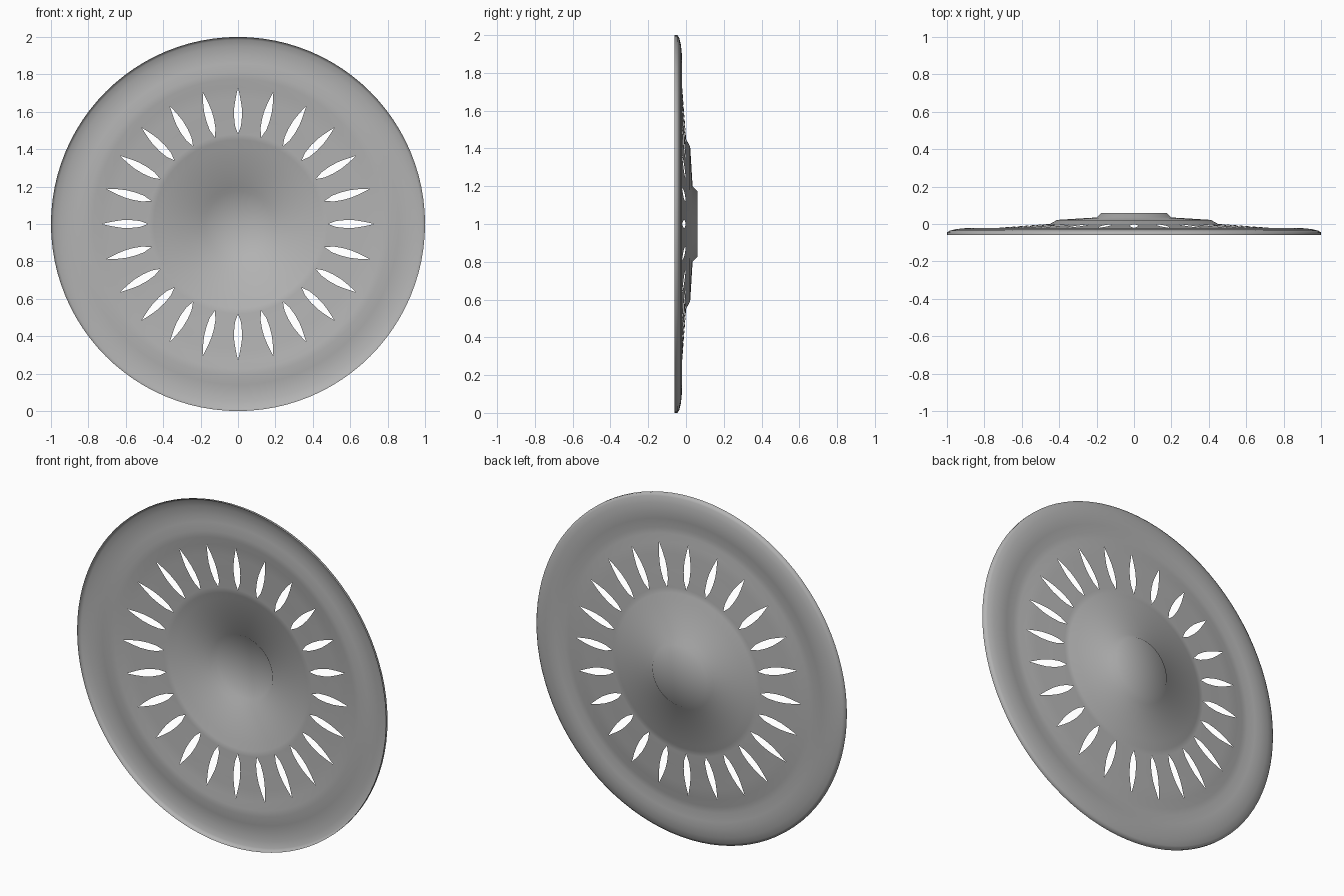
import bpy, bmesh, math

if "Cube" in bpy.data.objects:
    bpy.data.objects.remove(bpy.data.objects["Cube"])

# Pressed sheet profile: (radius, y), from hub to rim lip
PROFILE = [(0.175, 0.060), (0.20, 0.035), (0.41, 0.022), (0.45, 0.0),
           (0.48, -0.002), (0.525, -0.005), (0.575, -0.009), (0.625, -0.013),
           (0.67, -0.016), (0.73, -0.021), (0.775, -0.030), (0.81, -0.032),
           (0.86, -0.026), (0.90, -0.022), (0.95, -0.027), (0.985, -0.036),
           (1.0, -0.045), (1.0, -0.060)]
# Half width of each slot at the rings it crosses
SLOT = {0.525: 0.016, 0.575: 0.021, 0.625: 0.020, 0.67: 0.013}
SLOTS = 24
COLS = SLOTS * 4

bm = bmesh.new()


def ring(r, y):
    """One ring of vertices; None where a slot is open."""
    out = []
    for c in range(COLS):
        k, part = divmod(c, 4)          # part 0 is the slot centre line
        a = 2 * math.pi * c / COLS
        if r in SLOT:
            if part == 0:
                out.append(None)
                continue
            mid = 2 * math.pi * k / SLOTS
            if part == 1:
                a = mid + SLOT[r] / r
            elif part == 3:
                a = mid + 2 * math.pi / SLOTS - SLOT[r] / r
        out.append(bm.verts.new((r * math.cos(a), y, 1 + r * math.sin(a))))
    return out


# Hub centre fan
rings = [ring(r, y) for r, y in PROFILE]
hub = bm.verts.new((0, 0.060, 1))
for c in range(COLS):
    bm.faces.new((hub, rings[0][c], rings[0][(c + 1) % COLS]))

# Bands between rings, leaving the slots open
for a, b in zip(rings, rings[1:]):
    for c in range(COLS):
        d = (c + 1) % COLS
        vs = [v for v in (a[c], b[c], b[d], a[d]) if v]
        if len(vs) > 2:
            bm.faces.new(vs)

bmesh.ops.recalc_face_normals(bm, faces=bm.faces)
for f in bm.faces:
    f.smooth = True

mesh = bpy.data.meshes.new("slotted_wheel_cover")
bm.to_mesh(mesh)
bm.free()
cover = bpy.data.objects.new("slotted_wheel_cover", mesh)
bpy.context.collection.objects.link(cover)

# Plain grey metal
mat = bpy.data.materials.new("grey_metal")
mat.diffuse_color = (0.45, 0.45, 0.45, 1)
mat.use_nodes = True
mat.node_tree.nodes["Principled BSDF"].inputs["Base Color"].default_value = mat.diffuse_color
mesh.materials.append(mat)
